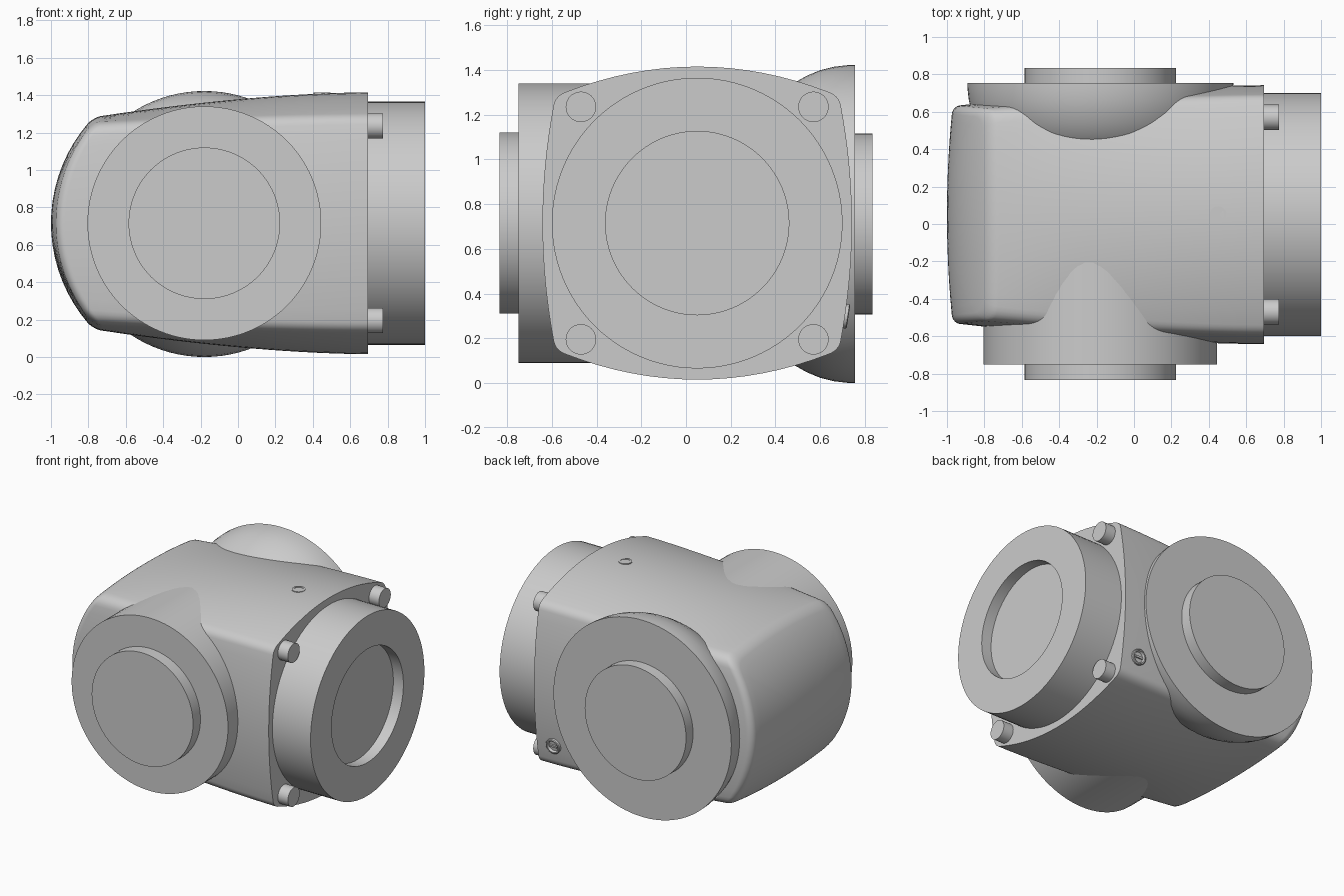
import bpy, bmesh, math
from mathutils import Vector

if "Cube" in bpy.data.objects:
    bpy.data.objects.remove(bpy.data.objects["Cube"])

CY, CZ = 0.05, 0.715        # body axis position in y and z


def finish(bm, name, angle=32):
    bmesh.ops.recalc_face_normals(bm, faces=bm.faces)
    me = bpy.data.meshes.new(name)
    bm.to_mesh(me)
    bm.free()
    ob = bpy.data.objects.new(name, me)
    bpy.context.collection.objects.link(ob)
    bpy.ops.object.select_all(action='DESELECT')
    ob.select_set(True)
    bpy.context.view_layer.objects.active = ob
    bpy.ops.object.shade_smooth_by_angle(angle=math.radians(angle))
    return ob


def bridge(bm, a, b):
    n = len(a)
    for i in range(n):
        bm.faces.new((a[i], a[(i + 1) % n], b[(i + 1) % n], b[i]))


def lathe(name, origin, axis, profile, seg=96):
    """Revolve (radius, height) points about an axis, with flat end caps."""
    bm = bmesh.new()
    rot = Vector(axis).to_track_quat('Z', 'Y')
    rings = []
    for r, h in profile:
        rings.append([bm.verts.new(Vector(origin) + rot @ Vector((
            r * math.cos(2 * math.pi * i / seg), r * math.sin(2 * math.pi * i / seg), h)))
            for i in range(seg)])
    for a, b in zip(rings, rings[1:]):
        bridge(bm, a, b)
    bm.faces.new(rings[0])
    bm.faces.new(rings[-1])
    return finish(bm, name)


def section(hy, hz, cy, cz, cut, n=16, nc=6):
    """Square with bowed sides and rounded corners."""
    def top(v): return Vector((cy * v, hz - (hz - cz) * v * v))
    def side(v): return Vector((hy - (hy - cy) * v * v, cz * v))
    half = [top(cut * (-1 + 2 * i / n)) for i in range(n + 1)]

    def corner(a, c, b):
        return [a * (1 - t) ** 2 + c * 2 * t * (1 - t) + b * t * t
                for t in [k / nc for k in range(1, nc)]]
    half += corner(top(cut), Vector((cy, cz)), side(cut))
    half += [side(cut * (1 - 2 * i / n)) for i in range(n + 1)]
    half += corner(side(-cut), Vector((cy, -cz)), Vector((cy * cut, -top(cut).y)))
    return half + [-p for p in half]


def cap_x(p):
    """Domed end: strong arc in z, slight arc in y."""
    return -1 + 0.82 - math.sqrt(0.82 ** 2 - p.y ** 2) + 0.09 * p.x ** 2


# Main housing: tapered loft, rounded edge, domed end
bm = bmesh.new()
end = section(0.585, 0.575, 0.565, 0.535, 0.87)
front = section(0.692, 0.70, 0.634, 0.568, 0.93)
R = 0.045
rings = []
for k in range(17):
    t = 1 - k / 16
    w = 1 - (1 - t) ** 1.7
    ring = []
    for a, b in zip(end, front):
        p = a.lerp(b, w)
        x = (cap_x(a) + R) * (1 - t) + 0.695 * t
        ring.append(bm.verts.new((x, CY + p.x, CZ + p.y)))
    rings.append(ring)
scales = [(1 - R * (1 - math.cos(j * math.pi / 12)) / 0.57, R * (1 - math.sin(j * math.pi / 12)))
          for j in range(1, 7)]
scales += [(s, 0) for s in (0.84, 0.75, 0.65, 0.54, 0.43, 0.32, 0.21, 0.1)]
for s, off in scales:
    rings.append([bm.verts.new((cap_x(p * s) + off, CY + p.x * s, CZ + p.y * s)) for p in end])
for a, b in zip(rings, rings[1:]):
    bridge(bm, a, b)
bm.faces.new(rings[0])
tip = bm.verts.new((-1, CY, CZ))
last = rings[-1]
for i in range(len(last)):
    bm.faces.new((last[i], last[(i + 1) % len(last)], tip))
finish(bm, "housing")

# Right port with a recessed face
lathe("right_port", (0, CY, CZ), (1, 0, 0),
      [(0.65, 0.66), (0.65, 1.0), (0.41, 1.0), (0.41, 0.92)])

# Front port: straight collar and raised disc
lathe("front_port", (-0.18, 0, CZ), (0, -1, 0),
      [(0.625, 0.0), (0.625, 0.75), (0.405, 0.75), (0.405, 0.835)])

# Rear port: flared bowl and raised disc
lathe("rear_port", (-0.18, 0, 0.711), (0, 1, 0),
      [(0.46, 0.34), (0.54, 0.39), (0.59, 0.435), (0.632, 0.485), (0.663, 0.54),
       (0.688, 0.60), (0.703, 0.66), (0.71, 0.72), (0.711, 0.755),
       (0.405, 0.755), (0.405, 0.835)])

# Four corner bolts beside the right port
for i, (sy, sz) in enumerate([(-1, -1), (-1, 1), (1, -1), (1, 1)]):
    lathe(f"bolt_{i + 1}", (0, CY + 0.52 * sy, CZ + 0.52 * sz), (1, 0, 0),
          [(0.068, 0.66), (0.068, 0.775)], 40)

# Adjusting screw on the rear face: rim, sunken head and slot bar
sc, ax = (0.56, 0.707, 0.30), Vector((0, 1, -0.155))
lathe("screw_rim", sc, ax,
      [(0.055, -0.03), (0.055, 0.016), (0.05, 0.02), (0.042, 0.02), (0.036, 0.004)], 40)
bm = bmesh.new()
bmesh.ops.create_cube(bm, size=1)
q = ax.to_track_quat('Z', 'Y')
for v in bm.verts:
    v.co = Vector(sc) + q @ Vector((v.co.x * 0.06, v.co.y * 0.014, v.co.z * 0.02 + 0.005))
finish(bm, "screw_slot_bar")

# Small flush dial on top
lathe("top_dial", (0.45, 0.05, 1.408), (0, 0, 1),
      [(0.045, -0.02), (0.045, 0.005), (0.032, 0.005), (0.032, 0.001)], 40)
